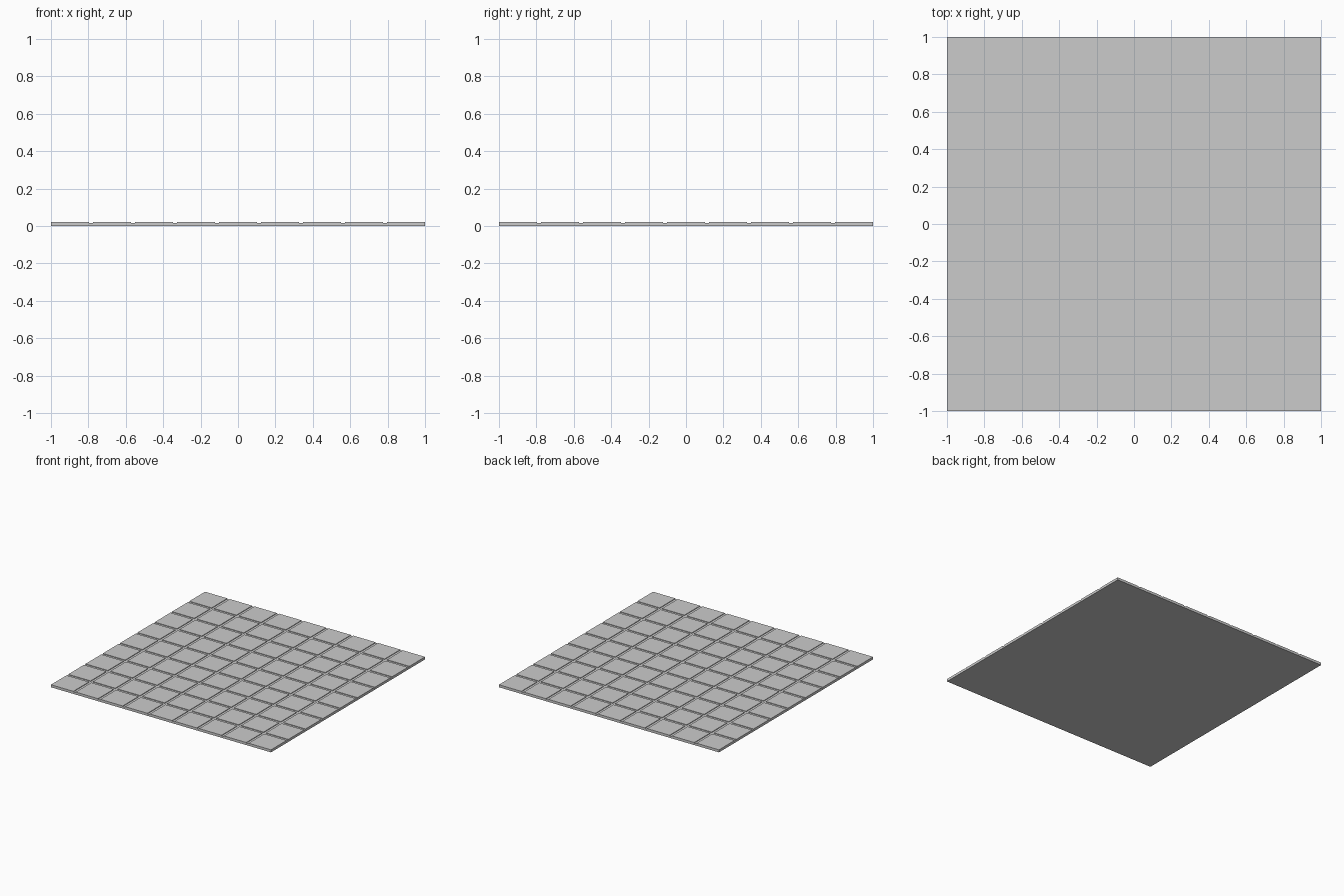
import bpy

if "Cube" in bpy.data.objects:
    bpy.data.objects.remove(bpy.data.objects["Cube"])

N = 9            # tiles per side
TILE = 0.203     # tile width
PITCH = (2.0 - TILE) / (N - 1)
SLAB_H = 0.016   # grout slab height
TOP = 0.021      # tile top height


def box(name, x, y, z0, z1, size):
    bpy.ops.mesh.primitive_cube_add(size=1, location=(x, y, (z0 + z1) / 2))
    ob = bpy.context.object
    ob.name = name
    ob.scale = (size, size, z1 - z0)
    bpy.ops.object.transform_apply(location=False, rotation=False, scale=True)
    return ob


# Grout slab under all tiles
box("grout_slab", 0, 0, 0, SLAB_H, 2.0)

# One square tile sitting on the slab, repeated along x and y
first = -1 + TILE / 2
tiles = box("floor_tiles", first, first, SLAB_H, TOP, TILE)
for axis in range(2):
    arr = tiles.modifiers.new("rows" if axis else "columns", 'ARRAY')
    arr.count = N
    arr.use_relative_offset = False
    arr.use_constant_offset = True
    offset = [0.0, 0.0, 0.0]
    offset[axis] = PITCH
    arr.constant_offset_displace = offset
